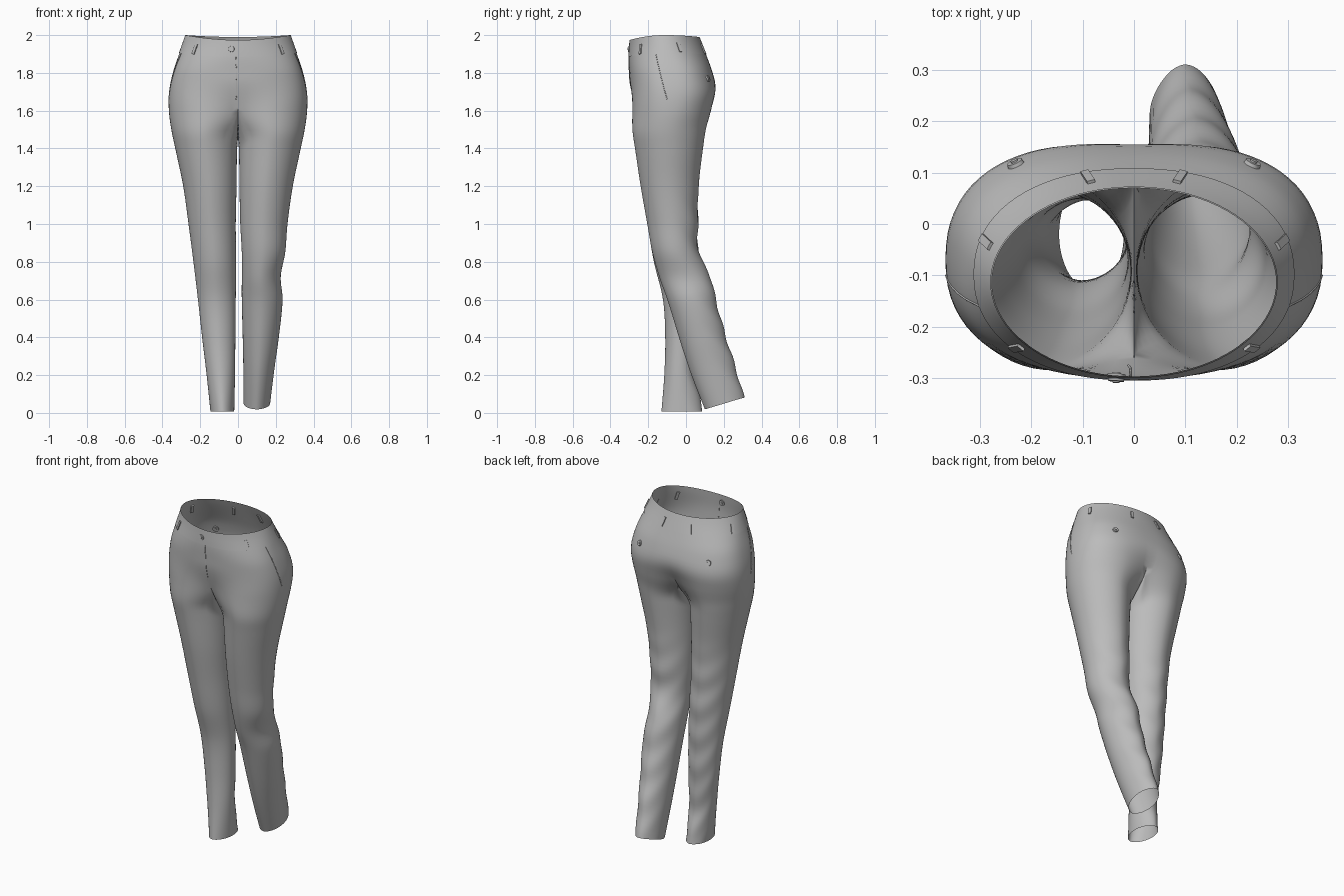
import bpy, bmesh
from math import sin, cos, pi, radians
from mathutils import Vector, Matrix

if "Cube" in bpy.data.objects:
    bpy.data.objects.remove(bpy.data.objects["Cube"])

cloth = bpy.data.materials.new("grey cloth")
cloth.use_nodes = True
GREY = (0.5, 0.5, 0.5, 1)
cloth.diffuse_color = GREY
cloth.node_tree.nodes["Principled BSDF"].inputs["Base Color"].default_value = GREY

# Profile rows: height, inner x, outer x, front y, back y
HIPS = [(2.0, 0, .277, -.297, .07), (1.9, 0, .312, -.303, .108), (1.8, 0, .345, -.3, .142),
        (1.7, 0, .365, -.296, .162), (1.6, 0, .366, -.292, .14), (1.5, .004, .353, -.285, .106),
        (1.4, .006, .332, -.27, .09), (1.2, .008, .29, -.24, .067), (1.0, .012, .262, -.205, .062)]
RIGHT = HIPS + [(.8, .01, .236, -.17, .065), (.6, .012, .212, -.122, .06), (.4, .014, .19, -.11, .055),
                (.2, .016, .166, -.115, .05), (.008, .02, .146, -.13, .09)]
LEFT = HIPS + [(.85, .02, .25, -.178, .068), (.72, .02, .226, -.14, .128), (.6, .02, .236, -.095, .155),
               (.4, .025, .216, -.03, .205), (.25, .028, .195, .022, .25), (.05, .03, .17, .1, .308)]
FORK = 1.62      # height where the body splits into legs
OUTER, INNER = 40, 14


def smooth(a, b, v):
    t = min(1, max(0, (v - a) / (b - a)))
    return t * t * (3 - 2 * t)


def power(v, e):
    return abs(v) ** e * (1 if v >= 0 else -1)


def profile(rows, z):
    """Smooth interpolation of the profile rows at a height."""
    i = 0
    while i < len(rows) - 2 and z < rows[i + 1][0]:
        i += 1
    p, q = rows[i], rows[i + 1]
    before, after = rows[max(i - 1, 0)], rows[min(i + 2, len(rows) - 1)]
    h = q[0] - p[0]
    t = (z - p[0]) / h
    out = []
    for k in range(1, 5):
        m = (q[k] - before[k]) / (q[0] - before[0]) * h
        n = (after[k] - p[k]) / (after[0] - p[0]) * h
        d = q[k] - p[k]
        out.append(p[k] + t * (m + t * (3 * d - 2 * m - n + t * (m + n - 2 * d))))
    return out


def section(side, z, u, inner=False):
    """Point on the cloth: u runs front to back outside, back to front inside."""
    xi, xo, yf, yb = profile(LEFT if side > 0 else RIGHT, z)
    cy, hy, cx, hx = (yf + yb) / 2, (yb - yf) / 2, (xi + xo) / 2, (xo - xi) / 2
    blend = smooth(1.78, 1.45, z)
    seam = smooth(1.45, FORK, z)
    end = radians(-45)
    x0 = blend * (cx + hx * power(sin(end), 1.1))
    y_end = 1 - blend + blend * cos(end)
    zz = z
    if inner:
        a = radians(225 + 90 * u)
        x = blend * (1 - seam) * (cx + hx * power(sin(a), 1.1))
        y = -y_end * cos(a) / cos(end)
        zz -= .1 * smooth(1.2, FORK, z) * sin(pi * u) ** .7
    else:
        a, t = radians(270 * u - 45), pi * u
        e = 1 - .2 * smooth(2, 1.8, z)
        x = (1 - blend) * xo * power(max(sin(t), 0), e) + blend * (cx + hx * power(sin(a), 1.1))
        x -= seam * x0 * (xo - x) / (xo - x0)
        y = -(1 - blend) * power(cos(t), e) - blend * cos(a)
        zz -= smooth(1.7, 2, z) * cos(t) ** 2 * (.026 if u < .5 else .01)
    # soft folds behind the knees and around the hems
    fold = smooth(1.3, .95, z) * .004 * sin(34 * z + 5 * y + 4 * x * side) * max(y, 0)
    if side > 0:
        zz += .3 * smooth(.9, .1, z) * y * hy
    return Vector((side * x, cy + hy * y + fold, zz))


def finish(bm, name, weld=True):
    if weld:
        bmesh.ops.remove_doubles(bm, verts=bm.verts, dist=.0002)
    bmesh.ops.recalc_face_normals(bm, faces=bm.faces)
    mesh = bpy.data.meshes.new(name)
    bm.to_mesh(mesh)
    bm.free()
    mesh.materials.append(cloth)
    obj = bpy.data.objects.new(name, mesh)
    bpy.context.collection.objects.link(obj)
    bpy.ops.object.select_all(action="DESELECT")
    obj.select_set(True)
    bpy.context.view_layer.objects.active = obj
    bpy.ops.object.shade_smooth_by_angle(angle=radians(40))
    return obj


def loft(bm, rings, closed):
    loops = [[bm.verts.new(p) for p in r] for r in rings]
    for a, b in zip(loops, loops[1:]):
        n = len(a)
        for i in range(n if closed else n - 1):
            j = (i + 1) % n
            bm.faces.new((a[i], a[j], b[j], b[i]))


def outer_arc(side, z):
    return [section(side, z, i / OUTER) for i in range(OUTER + 1)]


def heights(top, bottom, count):
    return [top + (bottom - top) * i / count for i in range(count + 1)]


# Hips and both legs
bm = bmesh.new()
for side in (1, -1):
    loft(bm, [outer_arc(side, z) for z in heights(2, FORK, 16)], False)
    hem = (LEFT if side > 0 else RIGHT)[-1][0]
    loft(bm, [outer_arc(side, z) + [section(side, z, i / INNER, True) for i in range(1, INNER)]
              for z in heights(FORK, hem, 64)], True)
finish(bm, "trousers")

# Waistband lying just outside the hips
bm = bmesh.new()
for side in (1, -1):
    rings = [outer_arc(side, z) for z in heights(2, 1.905, 4)]
    for ring in rings:
        for p in ring:
            p.x *= 1.008
            p.y = -.11 + (p.y + .11) * 1.012
    loft(bm, rings, False)
finish(bm, "waistband")


def frame(side, x, y, z):
    """Matrix on the cloth nearest to a spot, local z pointing outward."""
    u = min((i / 400 for i in range(401)),
            key=lambda v: (section(1, z, v).xy - Vector((x, y))).length)
    p = section(side, z, u)
    along = section(side, z, min(u + .01, 1)) - section(side, z, max(u - .01, 0))
    up = (section(side, z + .01, u) - section(side, z - .01, u)).normalized()
    out = along.cross(up).normalized()
    if out.dot(p - Vector((0, -.1, z))) < 0:
        out.negate()
    return Matrix.Translation(p) @ Matrix((up.cross(out), up, out)).transposed().to_4x4()


# Belt loops
bm = bmesh.new()
for side in (1, -1):
    for x, y in ((.09, .09), (.3, -.03), (.235, -.25)):
        bmesh.ops.create_cube(bm, size=1, matrix=frame(side, x, y, 1.935)
                              @ Matrix.Diagonal((.016, .055, .016, 1)))
finish(bm, "belt_loops", False)


# Buttons: a rimmed disc with a raised centre
def button(name, side, x, y, z):
    bm = bmesh.new()
    m = frame(side, x, y, z)
    for radius, depth in ((.018, .014), (.008, .02)):
        bmesh.ops.create_cone(bm, cap_ends=True, segments=20, radius1=radius, radius2=radius * .85,
                              depth=depth, matrix=m)
    finish(bm, name, False)


button("waist_button", -1, .035, -.3, 1.95)
button("left_pocket_button", 1, .225, .105, 1.77)
button("right_pocket_button", -1, .225, .105, 1.77)


# Raised seams for the fly and slanted pockets
def seam(name, side, start, stop):
    curve = bpy.data.curves.new(name, "CURVE")
    curve.dimensions = "3D"
    curve.bevel_depth = .002
    line = curve.splines.new("POLY")
    line.points.add(12)
    for i, point in enumerate(line.points):
        x, y, z = Vector(start).lerp(Vector(stop), i / 12)
        point.co = (*frame(side, x, y, z).translation, 1)
    curve.materials.append(cloth)
    bpy.context.collection.objects.link(bpy.data.objects.new(name, curve))


seam("fly_seam", -1, (.01, -.3, 1.92), (.006, -.3, 1.66))
for side, label in ((1, "left"), (-1, "right")):
    seam(label + "_pocket_seam", side, (.3, -.165, 1.92), (.36, -.1, 1.66))
